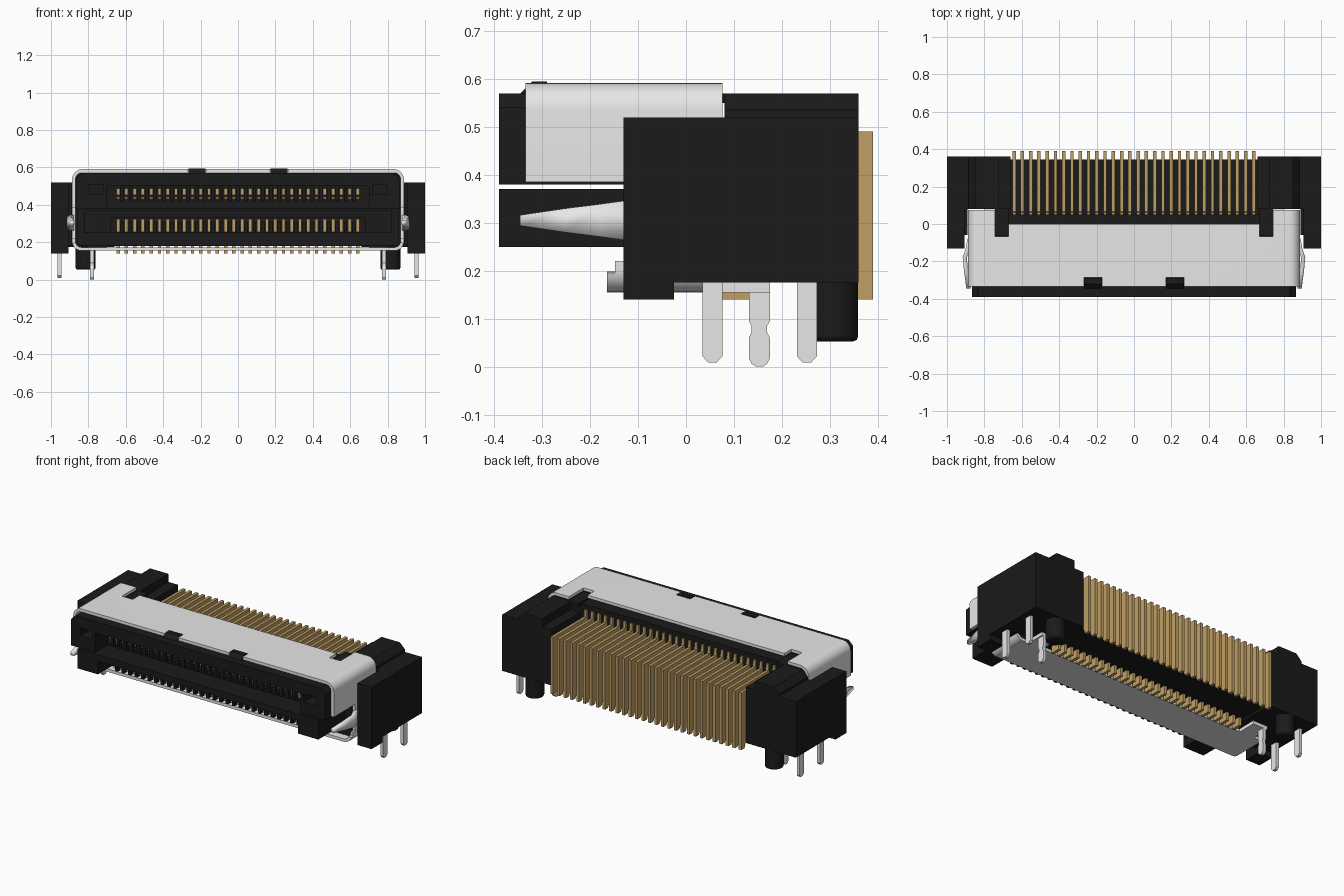
import bpy, bmesh, math

if "Cube" in bpy.data.objects:
    bpy.data.objects.remove(bpy.data.objects["Cube"])

def material(name, rgb):
    m = bpy.data.materials.new(name)
    m.diffuse_color = (*rgb, 1)
    m.use_nodes = True
    m.node_tree.nodes["Principled BSDF"].inputs["Base Color"].default_value = m.diffuse_color
    return m

BLACK = material("black plastic", (0.0105, 0.0105, 0.0105))
SILVER = material("silver metal", (0.80, 0.80, 0.80))
GOLD = material("gold contact", (0.53, 0.35, 0.13))

def finish(name, bm, mat):
    bmesh.ops.recalc_face_normals(bm, faces=bm.faces)
    me = bpy.data.meshes.new(name)
    bm.to_mesh(me)
    bm.free()
    ob = bpy.data.objects.new(name, me)
    bpy.context.collection.objects.link(ob)
    me.materials.append(mat)
    return ob

def prism(name, pts, axis, ranges, mat):
    """Extrude a closed profile along an axis, once per (start, end) range."""
    bm = bmesh.new()
    def place(p, t):
        return {'x': (t, p[0], p[1]), 'y': (p[0], t, p[1]), 'z': (p[0], p[1], t)}[axis]
    n = len(pts)
    for a, b in ranges:
        lo = [bm.verts.new(place(p, a)) for p in pts]
        hi = [bm.verts.new(place(p, b)) for p in pts]
        bm.faces.new(lo)
        bm.faces.new(hi[::-1])
        for i in range(n):
            bm.faces.new((lo[i], lo[(i + 1) % n], hi[(i + 1) % n], hi[i]))
    return finish(name, bm, mat)

def box(name, x, y, z, mat):
    return prism(name, [(x[0], y[0]), (x[1], y[0]), (x[1], y[1]), (x[0], y[1])], 'z', [z], mat)

def cut(ob, name, x, y, z):
    c = box(name, x, y, z, BLACK)
    c.hide_render = True
    c.hide_set(True)
    m = ob.modifiers.new("cut", 'BOOLEAN')
    m.operation, m.object, m.solver = 'DIFFERENCE', c, 'EXACT'

def both(a, b):
    return [(a, b), (-b, -a)]

def rect(y0, y1, z0, z1):
    return [(y0, z0), (y1, z0), (y1, z1), (y0, z1)]

def smooth(ob):
    bpy.ops.object.select_all(action='DESELECT')
    ob.select_set(True)
    bpy.context.view_layer.objects.active = ob
    bpy.ops.object.shade_smooth_by_angle()

# contact positions
PITCH, N = 0.0442, 30
XS = [(i - (N - 1) / 2) * PITCH for i in range(N)]
pin_r = [(x - 0.009, x + 0.009) for x in XS]
rib_r = [(x + 0.013, x + PITCH - 0.013) for x in XS[:-1]]

# core housing behind the mating face
box("housing_core", (-0.86, 0.86), (-0.13, 0.052), (0.18, 0.56), BLACK)
box("rear_carrier", (-0.68, 0.68), (0.05, 0.345), (0.19, 0.465), BLACK)

# upper mating shell, open at the front, with key pockets
up = prism("upper_shell", [(-0.865, 0.38), (0.865, 0.38), (0.865, 0.54), (0.835, 0.57),
                           (-0.835, 0.57), (-0.865, 0.54)], 'y', [(-0.39, -0.12)], BLACK)
cut(up, "upper_opening_cutter", (-0.70, 0.70), (-0.5, -0.27), (0.36, 0.50))
for s, (a, b) in zip("rl", both(0.72, 0.80)):
    cut(up, "key_cutter_" + s, (a, b), (-0.5, -0.30), (0.455, 0.505))
prism("upper_ribs", rect(-0.345, -0.26, 0.42, 0.51), 'x', rib_r, BLACK)
prism("upper_front_contacts", rect(-0.325, -0.26, 0.452, 0.488), 'x', pin_r, GOLD)
prism("upper_contact_tips", rect(-0.32, -0.26, 0.431, 0.443), 'x', pin_r, GOLD)

# middle shelf, end arms and lower contact row
box("middle_shelf", (-0.70, 0.70), (-0.39, -0.12), (0.33, 0.37), BLACK)
prism("end_arms", rect(-0.39, -0.12, 0.25, 0.37), 'x', both(0.68, 0.82), BLACK)
box("lower_wall", (-0.70, 0.70), (-0.24, -0.12), (0.25, 0.34), BLACK)
prism("lower_ribs", rect(-0.30, -0.23, 0.25, 0.305), 'x', rib_r, BLACK)
prism("lower_front_contacts", rect(-0.28, -0.23, 0.255, 0.325), 'x', pin_r, GOLD)

# latch bumps on the top front edge
prism("top_bumps", [(-0.39, 0.56), (-0.29, 0.56), (-0.29, 0.595), (-0.32, 0.595), (-0.345, 0.57),
                    (-0.39, 0.57)], 'x', both(0.175, 0.265), BLACK)

# end blocks
prism("end_blocks", [(-0.13, 0.14), (-0.025, 0.14), (-0.025, 0.175), (0.36, 0.175),
                     (0.36, 0.52), (-0.13, 0.52)], 'x', both(0.905, 1.0), BLACK)
for s, (a, b) in zip("rl", both(0.66, 0.92)):
    box("rear_block_" + s, (a, b), (0.08, 0.36), (0.175, 0.52), BLACK)
for s, k in (("r", 1), ("l", -1)):
    prism("raised_block_" + s, [(0.725 * k, 0.51), (0.725 * k, 0.57), (0.85 * k, 0.57),
                                (0.885 * k, 0.535), (0.885 * k, 0.51)], 'y', [(0.08, 0.36)], BLACK)
prism("side_fill", rect(-0.06, 0.09, 0.18, 0.5), 'x', both(0.89, 0.91), BLACK)
prism("top_ridges", rect(-0.065, 0.085, 0.55, 0.57), 'x', both(0.672, 0.742), BLACK)

# locating pegs
for s, k in (("r", 1), ("l", -1)):
    pts = [(0.815 * k + 0.053 * math.cos(t * math.pi / 16), 0.306 + 0.053 * math.sin(t * math.pi / 16))
           for t in range(32)]
    peg = prism("locating_peg_" + s, pts, 'z', [(0.053, 0.19)], BLACK)
    m = peg.modifiers.new("bevel", 'BEVEL')
    m.width, m.segments = 0.01, 2
    smooth(peg)

# wrapped metal shield: strips with rounded corners
def strip(name, path, y0, y1, t=0.018):
    """Symmetric strip: path holds ((x, z), (nx, nz)) of the right half."""
    half = [((x, z), (x - nx * t, z - nz * t)) for (x, z), (nx, nz) in path]
    full = half + [((-o[0], o[1]), (-i[0], i[1])) for o, i in half[::-1]]
    pts = [o for o, i in full] + [i for o, i in full[::-1]]
    ob = prism(name, pts, 'y', [(y0, y1)], SILVER)
    smooth(ob)
    return ob

def corner(r, zc, sign):
    out = []
    for k in range(9):
        a = k * math.pi / 16
        n = (math.cos(a), sign * math.sin(a))
        out.append(((0.887 - r + r * n[0], zc + r * n[1]), n))
    return out

shield = strip("top_shield", [((0.887, 0.385), (1, 0))] + corner(0.055, 0.536, 1), -0.335, 0.076)
cut(shield, "shield_rear_cutter", (-0.70, 0.70), (0.0, 0.2), (0.5, 0.7))
for s, (a, b) in zip("rl", both(0.67, 0.744)):
    cut(shield, "shield_notch_cutter_" + s, (a, b), (-0.067, 0.2), (0.5, 0.7))
for s, (a, b) in zip("rl", both(0.172, 0.268)):
    cut(shield, "shield_front_cutter_" + s, (a, b), (-0.5, -0.287), (0.55, 0.7))
strip("lower_shield", [((0.887, 0.386), (1, 0))] + corner(0.05, 0.205, -1), -0.13, 0.06)
strip("lower_corner", [((0.887, 0.22), (1, 0))] + corner(0.05, 0.205, -1), -0.148, -0.12)
strip("lower_rim", corner(0.05, 0.205, -1)[1:], -0.165, -0.14)
box("bottom_plate", (-0.84, 0.84), (-0.165, 0.06), (0.155, 0.173), SILVER)
prism("plate_arms", rect(0.05, 0.175, 0.155, 0.175), 'x', both(0.70, 0.80), SILVER)

# side spring tabs
for s, k in (("r", 1), ("l", -1)):
    bm = bmesh.new()
    rows = []
    for y, x, h in ((-0.345, 0.885, 0.011), (-0.25, 0.898, 0.025), (-0.18, 0.905, 0.034),
                    (-0.13, 0.888, 0.041), (-0.08, 0.880, 0.041)):
        rows.append([bm.verts.new((k * x, y, 0.305 + h * d)) for d in (-1, 1)])
    for a, b in zip(rows, rows[1:]):
        bm.faces.new((a[0], b[0], b[1], a[1]))
    tab = finish("spring_tab_" + s, bm, SILVER)
    m = tab.modifiers.new("thickness", 'SOLIDIFY')
    m.thickness, m.offset = 0.022, 0
    smooth(tab)

# solder legs
for n, y in (("front", 0.055), ("rear", 0.252)):
    prism(n + "_block_legs", [(y - 0.021, 0.2), (y - 0.021, 0.022), (y - 0.009, 0.009),
                              (y + 0.009, 0.009), (y + 0.021, 0.022), (y + 0.021, 0.2)],
          'x', both(0.945, 0.964), SILVER)
side = [(0.022, 0.175), (0.022, 0.095), (0.016, 0.085), (0.016, 0.072), (0.022, 0.06),
        (0.022, 0.018), (0.016, 0.006), (0.007, 0.0)]
prism("shield_legs", [(0.153 + w, z) for w, z in side] + [(0.153 - w, z) for w, z in side[::-1]],
      'x', both(0.77, 0.79), SILVER)

# rear contacts: bent upper row and short lower row
prism("rear_contacts", [(0.045, 0.45), (0.045, 0.53), (0.062, 0.53), (0.066, 0.49), (0.39, 0.49),
                        (0.39, 0.14), (0.36, 0.14), (0.34, 0.19), (0.34, 0.45)], 'x', pin_r, GOLD)
prism("lower_tails", rect(0.075, 0.135, 0.14, 0.2), 'x', pin_r, GOLD)
